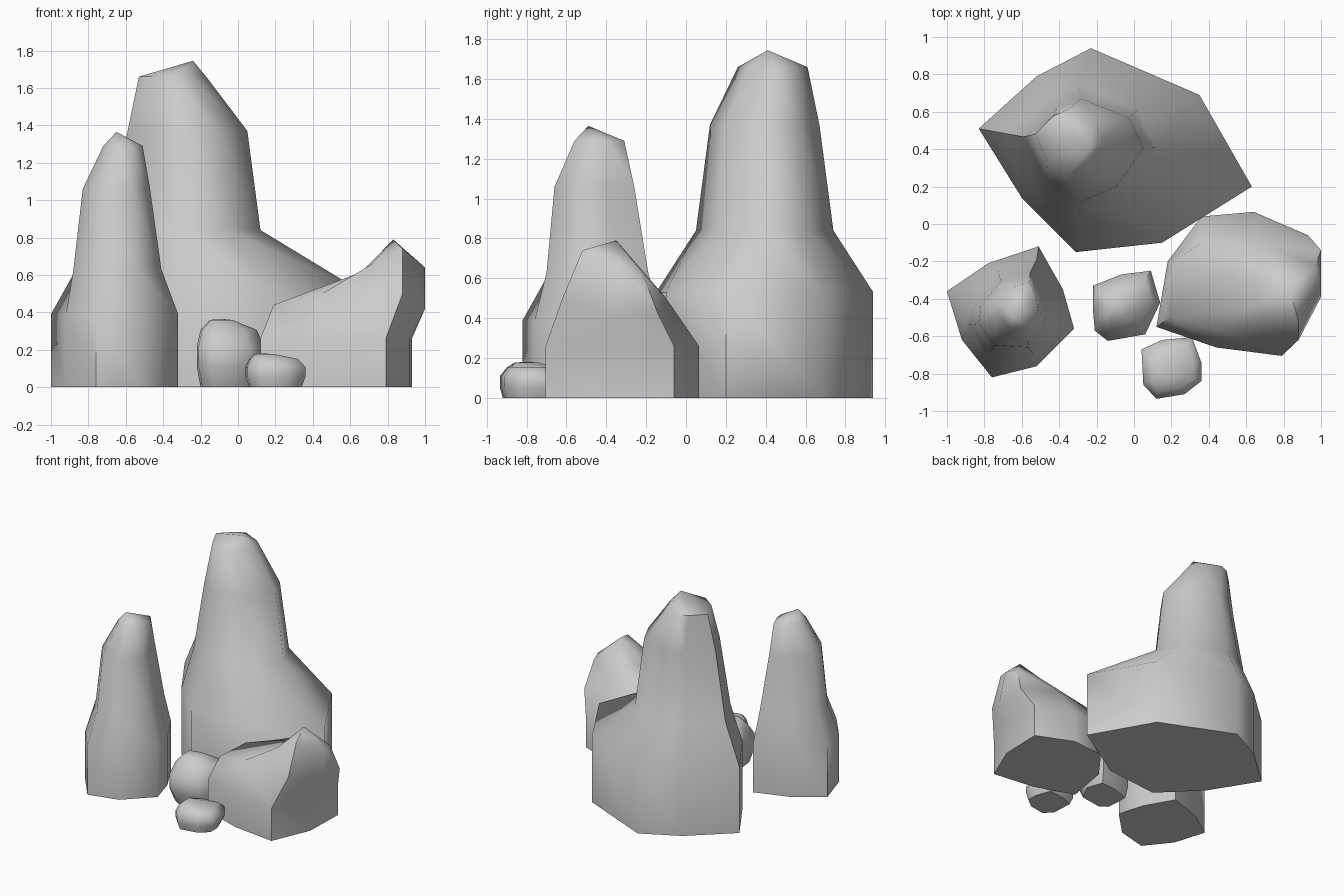
import bpy, bmesh

if "Cube" in bpy.data.objects:
    bpy.data.objects.remove(bpy.data.objects["Cube"])


def loft(name, rings, peak):
    """Skin 3D rings from the ground up, close the base, fan the top to a peak."""
    bm = bmesh.new()
    rows = [[bm.verts.new(p) for p in ring] for ring in rings]
    n = len(rows[0])
    bm.faces.new(rows[0])
    for low, high in zip(rows, rows[1:]):
        for i in range(n):
            j = (i + 1) % n
            bm.faces.new((low[i], low[j], high[j], high[i]))
    tip = bm.verts.new(peak)
    for i in range(n):
        bm.faces.new((rows[-1][i], rows[-1][(i + 1) % n], tip))
    bmesh.ops.recalc_face_normals(bm, faces=bm.faces)
    mesh = bpy.data.meshes.new(name)
    bm.to_mesh(mesh)
    bm.free()
    obj = bpy.data.objects.new(name, mesh)
    bpy.context.collection.objects.link(obj)
    bpy.ops.object.select_all(action='DESELECT')
    obj.select_set(True)
    bpy.context.view_layer.objects.active = obj
    bpy.ops.object.shade_smooth_by_angle(angle=1.1)
    return obj


def at(outline, z):
    return [(x, y, z) for x, y in outline]


def fit(outline, x0, x1, y0, y1, z):
    """Stretch an outline into a bounding rectangle at height z."""
    xs, ys = zip(*outline)
    return [(x0 + (x - min(xs)) / (max(xs) - min(xs)) * (x1 - x0),
             y0 + (y - min(ys)) / (max(ys) - min(ys)) * (y1 - y0), z)
            for x, y in outline]


# Tall rock: wide skirt with an octagonal spire
base = [(-.83, .51), (-.52, .79), (-.23, .94), (.35, .69),
        (.63, .20), (.15, -.10), (-.31, -.15), (-.60, .14)]
spire = [(-.53, .47), (-.37, .62), (-.25, .67), (-.02, .57),
         (.05, .41), (-.08, .21), (-.25, .13), (-.42, .25)]
loft("tall_rock", [at(base, 0), at(base, .53),
                   fit(spire, -.69, .12, .05, .74, .84),
                   fit(spire, -.59, .05, .12, .67, 1.37),
                   fit(spire, -.53, -.17, .26, .61, 1.66)],
     (-.24, .41, 1.745))

# Slim rock on the left
base = [(-1, -.36), (-.78, -.21), (-.51, -.12), (-.38, -.35),
        (-.32, -.56), (-.52, -.76), (-.76, -.82), (-.92, -.62)]
spire = [(-.82, -.46), (-.72, -.34), (-.57, -.30), (-.51, -.42),
         (-.49, -.52), (-.58, -.65), (-.75, -.64), (-.83, -.54)]
loft("slim_rock", [at(base, 0), at(base, .39),
                   fit(spire, -.88, -.41, -.70, -.19, .63),
                   fit(spire, -.83, -.47, -.66, -.26, 1.06),
                   fit(spire, -.72, -.51, -.56, -.31, 1.29)],
     (-.65, -.49, 1.365))

# Low boulder on the right: sloping back rising to an off-centre peak
base = [(.12, -.55), (.18, -.20), (.36, .04), (.64, .065),
        (.93, -.06), (.92, -.40), (.79, -.705), (.44, -.66)]
shoulder = [(.19, -.50, .44), (.21, -.20, .44), (.36, -.10, .46), (.66, -.10, .50),
            (1, -.14, .42), (1, -.39, .42), (.88, -.62, .50), (.45, -.57, .50)]
crown = [(.66, -.42, .615), (.66, -.33, .615), (.68, -.27, .62), (.74, -.22, .64),
         (.97, -.22, .63), (1, -.32, .64), (.88, -.52, .74), (.72, -.52, .66)]
loft("low_boulder", [at(base, 0), at(base, .26), shoulder, crown],
     (.83, -.35, .79))

# Two pebbles share the same way of tapering
pebbles = {
    "large_pebble": ([(-.22, -.33), (-.07, -.27), (.09, -.25), (.14, -.42),
                      (.06, -.59), (-.14, -.625), (-.21, -.57), (-.22, -.45)],
                     (-.20, .10, -.55, -.30), (-.15, -.03, -.50, -.38), .365),
    "small_pebble": ([(.04, -.67), (.15, -.62), (.31, -.605), (.36, -.74),
                      (.36, -.84), (.27, -.91), (.12, -.935), (.05, -.86)],
                     (.06, .32, -.90, -.65), (.09, .19, -.86, -.74), .18),
}
for name, (outline, upper, top, h) in pebbles.items():
    x0, x1, y0, y1 = upper
    loft(name, [fit(outline, x0, x1 + .02, y0 - .02, y1 + .02, 0),
                at(outline, h * .3), at(outline, h * .6),
                fit(outline, *upper, h * .84), fit(outline, *top, h * .985)],
         ((top[0] + top[1]) / 2, (top[2] + top[3]) / 2, h))
